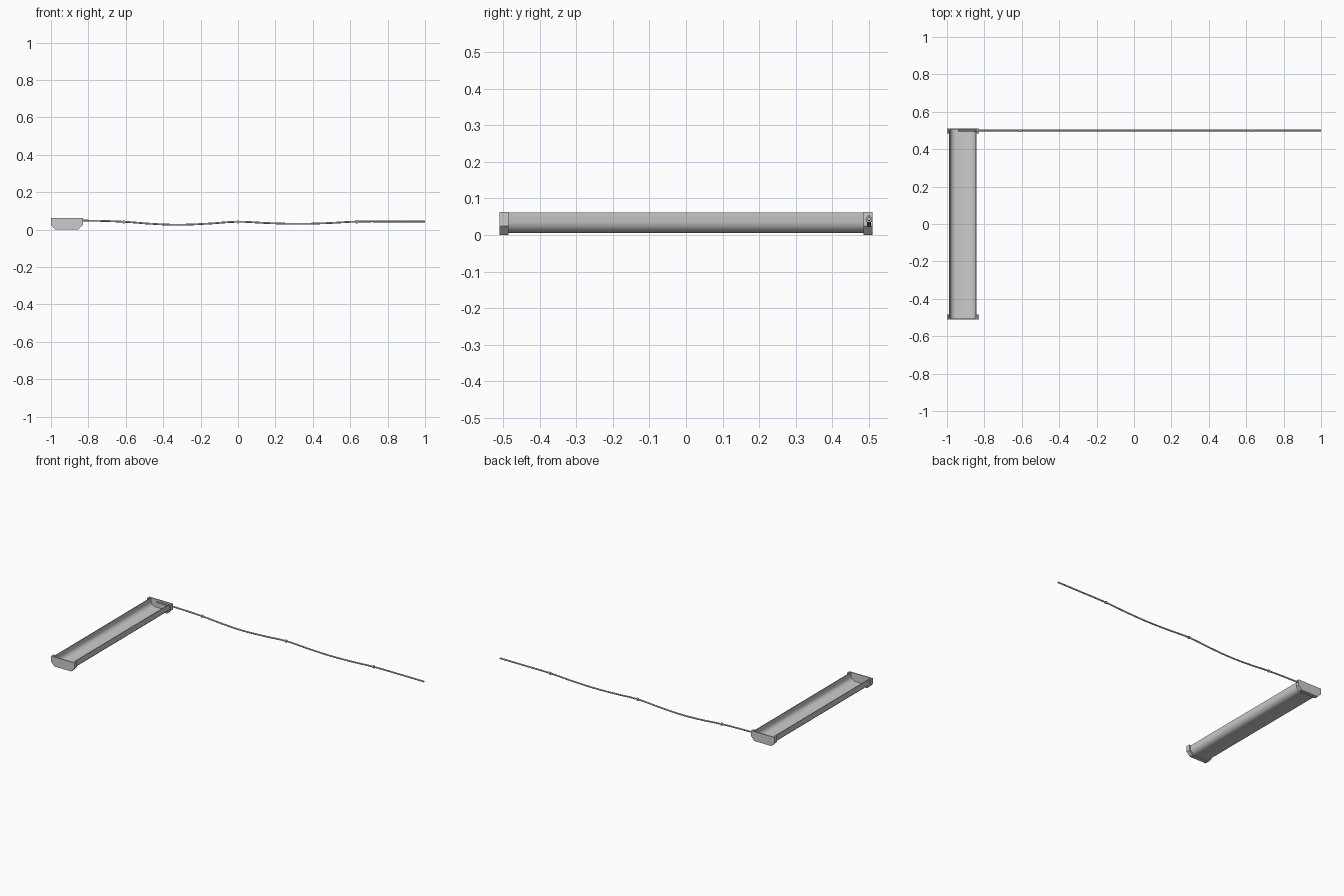
import bpy, bmesh, math

if "Cube" in bpy.data.objects:
    bpy.data.objects.remove(bpy.data.objects["Cube"])

CX = -0.915  # centre line of the trough


def prism(name, profile, y0, y1):
    """Extrude a closed x-z profile along y."""
    bm = bmesh.new()
    face = bm.faces.new([bm.verts.new((CX + x, y0, z)) for x, z in profile])
    ext = bmesh.ops.extrude_face_region(bm, geom=[face])
    moved = [v for v in ext["geom"] if isinstance(v, bmesh.types.BMVert)]
    bmesh.ops.translate(bm, verts=moved, vec=(0, y1 - y0, 0))
    bmesh.ops.recalc_face_normals(bm, faces=bm.faces)
    mesh = bpy.data.meshes.new(name)
    bm.to_mesh(mesh)
    bm.free()
    obj = bpy.data.objects.new(name, mesh)
    bpy.context.collection.objects.link(obj)
    return obj


def mirrored(half):
    """Open profile running right rim -> bottom -> left rim."""
    return half + [(-x, z) for x, z in reversed(half)]


def smooth(obj, angle=40):
    bpy.ops.object.select_all(action='DESELECT')
    obj.select_set(True)
    bpy.context.view_layer.objects.active = obj
    bpy.ops.object.shade_smooth_by_angle(angle=math.radians(angle))


# open trough with rounded lower corners
outer = [(.0735, .061), (.073, .035), (.069, .022), (.060, .012), (.050, .007), (.040, .005)]
inner = [(.0690, .061), (.0685, .036), (.065, .025), (.057, .016), (.048, .0115), (.039, .0095)]
trough = prism("trough", mirrored(outer) + mirrored(inner)[::-1], -.505, .505)
smooth(trough)

# end caps: a chamfered plate and a rim wrapping the trough
cap_out = mirrored([(.085, .0625), (.085, .025), (.061, 0)])
cap_in = mirrored([(.0765, .0625), (.0765, .028), (.056, .005)])
for side, s in (("front", -1), ("back", 1)):
    prism(side + "_cap_plate", cap_out, s * .504, s * .51)
    prism(side + "_cap_rim", cap_out + cap_in[::-1], s * .485, s * .504)

# sagging cable leaving the back end
path = [(-.94, .048), (-.80, .048), (-.61, .042), (-.46, .031), (-.32, .026), (-.16, .032),
        (0, .042), (.16, .035), (.32, .031), (.48, .035), (.635, .043), (.80, .044), (1, .044)]
curve = bpy.data.curves.new("cable", 'CURVE')
curve.dimensions = '3D'
curve.bevel_depth = .005
curve.bevel_resolution = 3
curve.resolution_u = 6
curve.use_fill_caps = True
spline = curve.splines.new('BEZIER')
spline.bezier_points.add(len(path) - 1)
for p, (x, z) in zip(spline.bezier_points, path):
    p.co = (x, .5, z)
    p.handle_left_type = p.handle_right_type = 'AUTO'
cable = bpy.data.objects.new("cable", curve)
bpy.context.collection.objects.link(cable)
bpy.ops.object.select_all(action='DESELECT')
cable.select_set(True)
bpy.context.view_layer.objects.active = cable
bpy.ops.object.convert(target='MESH')
smooth(bpy.context.view_layer.objects.active)

# small collars along the cable
for i, (x, z) in enumerate([(-.61, .042), (0, .042), (.635, .043)]):
    bpy.ops.mesh.primitive_cylinder_add(vertices=16, radius=.009, depth=.008,
                                        location=(x, .5, z), rotation=(0, math.pi / 2, 0))
    collar = bpy.context.object
    collar.name = f"cable_collar_{i + 1}"
    smooth(collar)
